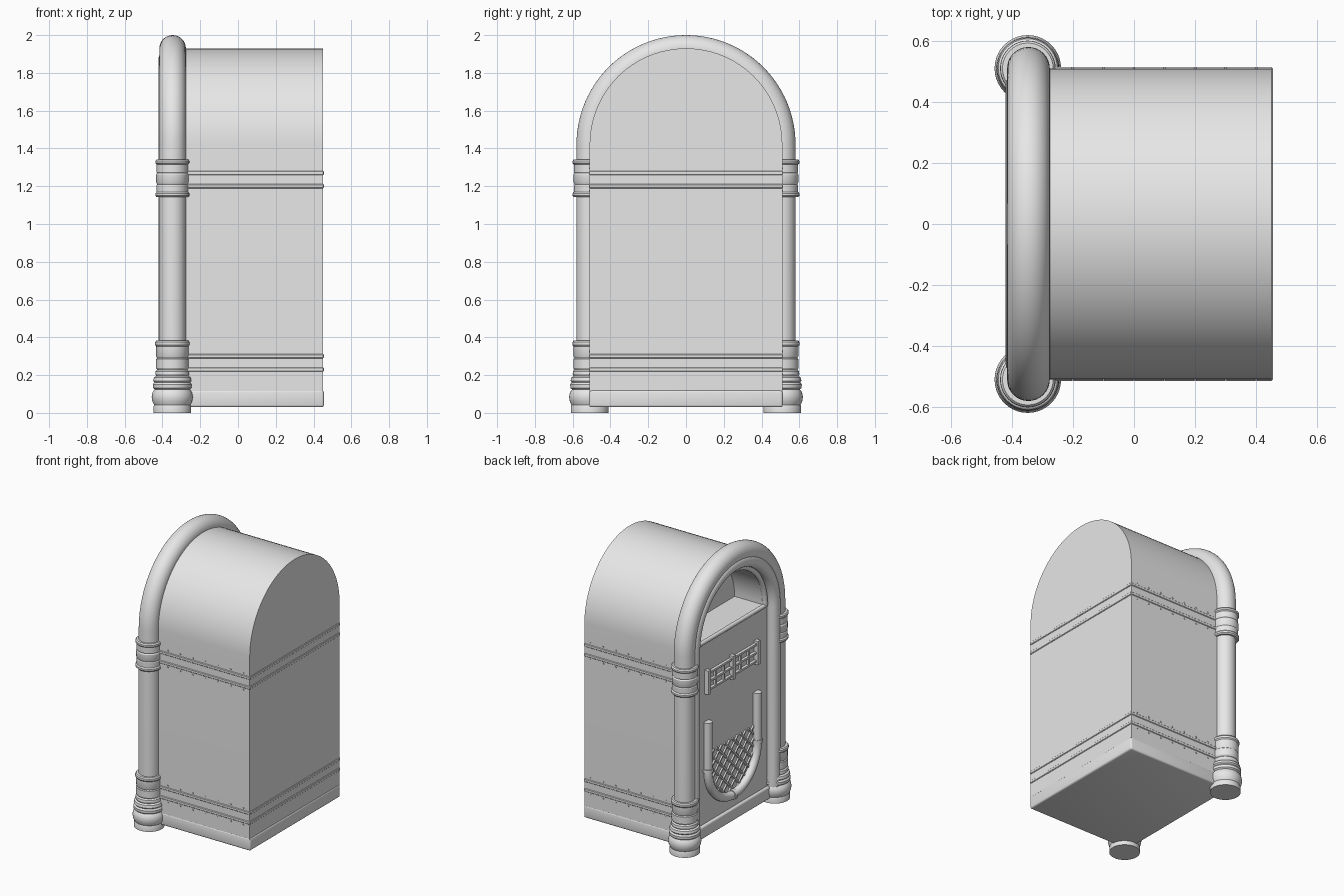
import bpy, bmesh, math
from mathutils import Vector

if "Cube" in bpy.data.objects:
    bpy.data.objects.remove(bpy.data.objects["Cube"])

mat = bpy.data.materials.new("light_grey")
mat.diffuse_color = (0.8, 0.8, 0.8, 1)
mat.use_nodes = True
mat.node_tree.nodes["Principled BSDF"].inputs["Base Color"].default_value = mat.diffuse_color
ZC, R, FX = 1.42, 0.51, -0.355      # arch centre height, arch radius, front panel x


def finish(name, bm, angle=35):
    bmesh.ops.recalc_face_normals(bm, faces=bm.faces[:])
    me = bpy.data.meshes.new(name)
    bm.to_mesh(me)
    bm.free()
    me.materials.append(mat)
    ob = bpy.data.objects.new(name, me)
    bpy.context.collection.objects.link(ob)
    bpy.ops.object.select_all(action='DESELECT')
    ob.select_set(True)
    bpy.context.view_layer.objects.active = ob
    bpy.ops.object.shade_smooth_by_angle(angle=math.radians(angle))
    return ob


def arc(r, zc, a0, a1, n=40):
    """Points (y, z) on an arc, angles in degrees."""
    return [(r * math.cos(math.radians(a0 + (a1 - a0) * i / n)),
             zc + r * math.sin(math.radians(a0 + (a1 - a0) * i / n))) for i in range(n + 1)]


def arch(r, z0, n=48):
    return [(r, z0)] + arc(r, ZC, 0, 180, n) + [(-r, z0)]


def prism(name, outline, x0, x1):
    bm = bmesh.new()
    f = bm.faces.new([bm.verts.new((x0, y, z)) for y, z in outline])
    ext = bmesh.ops.extrude_face_region(bm, geom=[f])
    bmesh.ops.translate(bm, vec=(x1 - x0, 0, 0),
                        verts=[v for v in ext['geom'] if isinstance(v, bmesh.types.BMVert)])
    return finish(name, bm)


def add_box(bm, x, y, z, sx, sy, sz):
    vs = bmesh.ops.create_cube(bm, size=1)['verts']
    bmesh.ops.scale(bm, vec=(sx, sy, sz), verts=vs)
    bmesh.ops.translate(bm, vec=(x, y, z), verts=vs)


def sweep(name, path, x, r, n=20):
    """Round tube along a (y, z) path lying in the plane at x."""
    bm = bmesh.new()
    pts = [Vector((x, y, z)) for y, z in path]
    rings = []
    for i, p in enumerate(pts):
        t = (pts[min(i + 1, len(pts) - 1)] - pts[max(i - 1, 0)]).normalized()
        side = t.cross(Vector((1, 0, 0)))
        rings.append([bm.verts.new(p + side * (r * math.cos(a)) + Vector((r * math.sin(a), 0, 0)))
                      for a in (2 * math.pi * k / n for k in range(n))])
    for a, b in zip(rings, rings[1:]):
        for k in range(n):
            bm.faces.new((a[k], a[(k + 1) % n], b[(k + 1) % n], b[k]))
    bm.faces.new(rings[0])
    bm.faces.new(rings[-1])
    return finish(name, bm)


def lathe(name, profile, x, y, n=40):
    bm = bmesh.new()
    vs = [bm.verts.new((x + r, y, z)) for r, z in profile]
    es = [bm.edges.new(p) for p in zip(vs, vs[1:])]
    bmesh.ops.spin(bm, geom=vs + es, cent=(x, y, 0), axis=(0, 0, 1),
                   angle=2 * math.pi, steps=n)
    bmesh.ops.remove_doubles(bm, verts=bm.verts[:], dist=1e-5)
    return finish(name, bm, 30)


# cabinet with arched window recess
cabinet = prism("cabinet", arch(R, 0.11), FX, 0.45)
cutter = prism("window_cutter", arc(0.38, ZC + 0.01, 0, 180), -0.6, -0.12)
cutter.hide_render = True
cutter.hide_viewport = False
mod = cabinet.modifiers.new("window", 'BOOLEAN')
mod.object = cutter
mod.operation = 'DIFFERENCE'
mod.solver = 'EXACT'
bpy.context.view_layer.objects.active = cabinet
bpy.ops.object.modifier_apply(modifier=mod.name)
bpy.data.objects.remove(cutter)

# plinth under the cabinet
bm = bmesh.new()
add_box(bm, 0.04, 0, 0.075, 0.83, 1.025, 0.09)
bmesh.ops.bevel(bm, geom=bm.edges[:], offset=0.012, segments=3, affect='EDGES', profile=0.5)
finish("plinth", bm)

# raised bands round the sides and back, with small rivets
for label, z in (("lower", 0.265), ("upper", 1.235)):
    bm = bmesh.new()
    for dz in (-0.035, 0.035):
        add_box(bm, 0.07, 0, z + dz, 0.77, 1.028, 0.022)
    bmesh.ops.bevel(bm, geom=bm.edges[:], offset=0.004, segments=1, affect='EDGES')
    finish(label + "_band", bm)
    bm = bmesh.new()
    for i in range(7):
        for s in (-1, 1):
            for dz in (-0.06, 0.06):
                add_box(bm, -0.2 + i * 0.1, s * R, z + dz, 0.008, 0.008, 0.008)
    finish(label + "_rivets", bm)

# big arched tube and the inner trim beside it
sweep("arch_tube", arch(R, 0.2), -0.346, 0.07, 32)
sweep("inner_trim", arch(0.455, 0.12), -0.375, 0.046)

# feet and collars on both columns
foot = [(0, 0), (0.1, 0), (0.1, 0.032), (0.096, 0.042), (0.105, 0.06), (0.109, 0.085),
        (0.104, 0.11), (0.093, 0.124), (0.102, 0.132), (0.103, 0.15), (0.095, 0.162),
        (0.101, 0.17), (0.097, 0.188), (0.085, 0.195), (0.09, 0.205), (0.088, 0.22),
        (0.08, 0.228), (0.086, 0.238), (0.086, 0.285), (0.08, 0.29), (0.085, 0.3),
        (0.085, 0.352), (0.091, 0.36), (0.091, 0.374), (0.085, 0.382), (0.06, 0.382)]
collar = [(0.06, 1.142), (0.083, 1.142), (0.09, 1.15), (0.09, 1.162), (0.083, 1.17),
          (0.083, 1.205), (0.08, 1.21), (0.085, 1.22), (0.085, 1.262), (0.08, 1.27),
          (0.083, 1.275), (0.083, 1.315), (0.09, 1.322), (0.09, 1.334), (0.083, 1.342),
          (0.06, 1.342)]
for side, s in (("right", -1), ("left", 1)):
    lathe(side + "_foot", foot, -0.348, s * R)
    lathe(side + "_collar", collar, -0.348, s * R)

# window frame and sill
sweep("window_frame", arc(0.39, ZC + 0.01, 0, 180), FX, 0.018, 12)
sweep("window_sill", [(-0.4, ZC + 0.005), (0.4, ZC + 0.005)], FX, 0.015, 12)

# selection panel: posts, rails and cells
bm = bmesh.new()
for y in (-0.28, 0, 0.28):
    add_box(bm, FX - 0.01, y, 1.135, 0.04, 0.03, 0.17)
for z in (1.075, 1.135, 1.195):
    add_box(bm, FX - 0.005, 0, z, 0.03, 0.56, 0.014)
for y in (-0.187, -0.093, 0.093, 0.187):
    add_box(bm, FX - 0.003, y, 1.135, 0.025, 0.012, 0.12)
finish("selection_panel", bm)

# U-shaped tube with rings
u_path = [(-0.28, 0.85)] + arc(0.28, 0.5, 180, 360) + [(0.28, 0.85)]
sweep("u_tube", u_path, -0.37, 0.03)
sweep("u_ring_right", [(-0.28, 0.49), (-0.28, 0.515)], -0.37, 0.036)
sweep("u_ring_left", [(0.28, 0.49), (0.28, 0.515)], -0.37, 0.036)
sweep("u_ring_bottom", [(-0.013, 0.22), (0.013, 0.22)], -0.37, 0.036)


# diagonal grille inside the U
def inside(y, z):
    return abs(y) < 0.265 and z < 0.62 and (z > 0.5 or math.hypot(y, z - 0.5) < 0.265)


bars = []
for s in (-1, 1):
    for k in range(-7, 8):
        line = [(y, 0.45 + s * y + k * 0.09) for y in (i * 0.005 - 0.27 for i in range(109))]
        keep = [p for p in line if inside(*p)]
        if len(keep) > 3:
            bars.append(sweep("grille_bar", [keep[0], keep[-1]], FX, 0.01, 6))
bpy.ops.object.select_all(action='DESELECT')
for b in bars:
    b.select_set(True)
bpy.context.view_layer.objects.active = bars[0]
bpy.ops.object.join()
bars[0].name = "grille"
